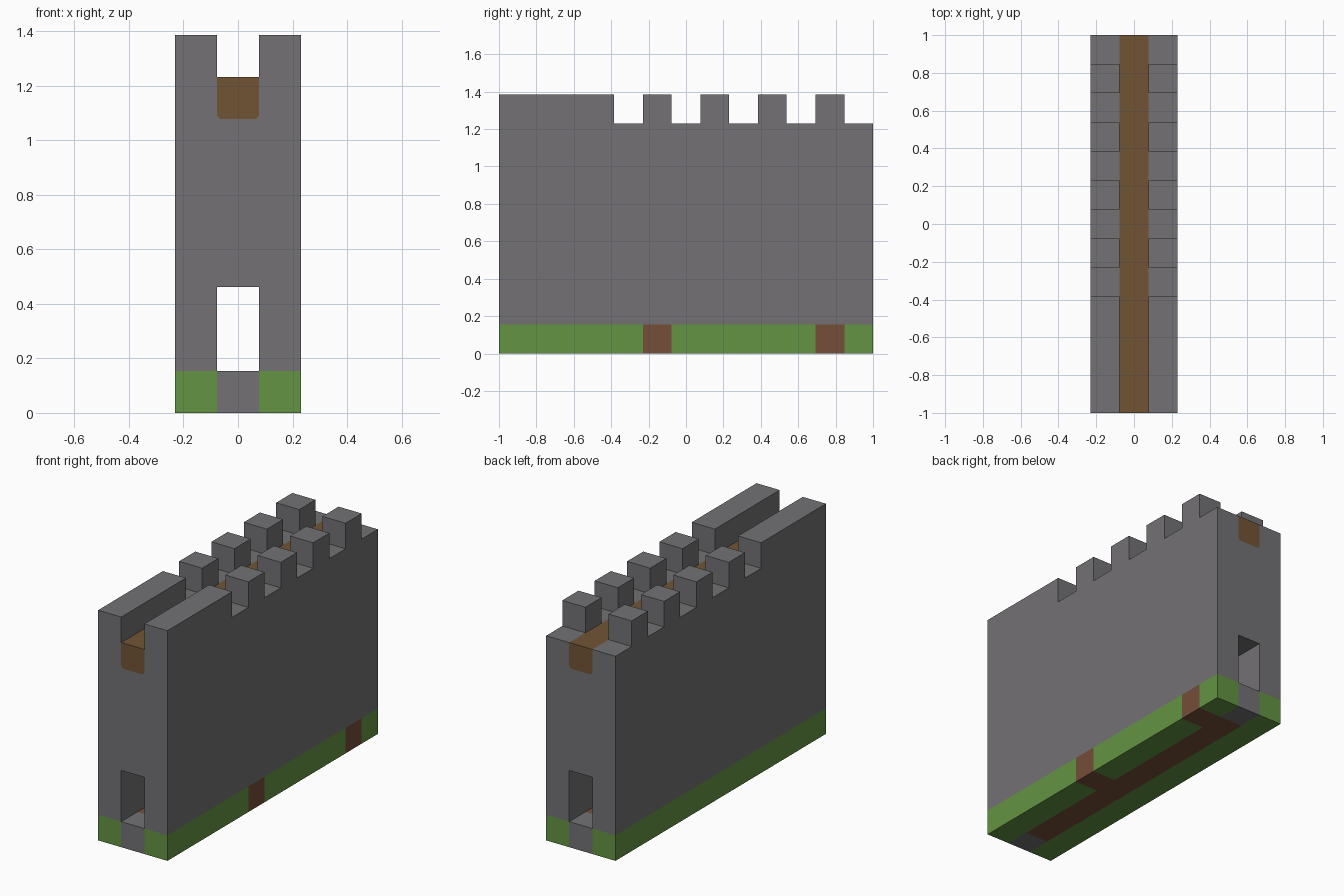
import bpy
import bmesh

cube = bpy.data.objects.get("Cube")
if cube:
    bpy.data.objects.remove(cube, do_unlink=True)

U = 2 / 13          # one block
HALF = 1.5 * U      # half the wall's thickness
MID = 0.5 * U       # half the passage's width
CHAMFER = 0.012


def material(name, rgb):
    """Flat material from display colour values."""
    linear = [((c / 255 + 0.055) / 1.055) ** 2.4 for c in rgb] + [1.0]
    m = bpy.data.materials.new(name)
    m.use_nodes = True
    m.diffuse_color = linear
    bsdf = m.node_tree.nodes["Principled BSDF"]
    bsdf.inputs["Base Color"].default_value = linear
    bsdf.inputs["Roughness"].default_value = 0.9
    return m


stone = material("grey stone", (115, 113, 116))
grass = material("green grass", (99, 148, 66))
wood = material("brown wood", (113, 84, 53))
dirt = material("brown dirt", (117, 78, 56))


def prism(name, outline, start, end, mat):
    """Extrude an x-z outline along y, from block row start to block row end."""
    bm = bmesh.new()
    y0, y1 = -1 + start * U, -1 + end * U
    face = bm.faces.new([bm.verts.new((x, y0, z)) for x, z in outline])
    grown = bmesh.ops.extrude_face_region(bm, geom=[face])["geom"]
    for v in grown:
        if isinstance(v, bmesh.types.BMVert):
            v.co.y = y1
    bmesh.ops.recalc_face_normals(bm, faces=bm.faces)
    mesh = bpy.data.meshes.new(name)
    bm.to_mesh(mesh)
    bm.free()
    mesh.materials.append(mat)
    obj = bpy.data.objects.new(name, mesh)
    bpy.context.collection.objects.link(obj)
    return obj


def block(name, x0, x1, z0, z1, start, end, mat):
    return prism(name, [(x0, z0), (x1, z0), (x1, z1), (x0, z1)], start, end, mat)


def mirrored(half):
    """Complete a right-hand outline with its mirror image."""
    return half + [(-x, z) for x, z in reversed(half)]


# Wall with a passage below and a groove for the walkway
prism("wall", mirrored([
    (MID, 3 * U), (MID, U), (HALF, U), (HALF, 8 * U), (MID, 8 * U),
    (MID, 7 * U + CHAMFER), (MID - CHAMFER, 7 * U)]), 0, 13, stone)

# Wooden walkway set into the groove
prism("walkway", mirrored([
    (MID - CHAMFER, 7 * U), (MID, 7 * U + CHAMFER), (MID, 8 * U)]), 0, 13, wood)

# Parapets and merlons on both sides
for side, x0 in (("right", -HALF), ("left", MID)):
    block(side + "_parapet", x0, x0 + U, 8 * U, 9 * U, 0, 4, stone)
    for row in range(5, 13, 2):
        block(side + "_merlon", x0, x0 + U, 8 * U, 9 * U, row, row + 1, stone)

# Ground: grass strips, dirt path with two side branches, stone sills
block("right_grass", -HALF, -MID, 0, U, 0, 13, grass)
for start, end in ((0, 5), (6, 11), (12, 13)):
    block("left_grass", MID, HALF, 0, U, start, end, grass)
for row in (5, 11):
    block("path_branch", MID, HALF, 0, U, row, row + 1, dirt)
block("path", -MID, MID, 0, U, 1, 12, dirt)
for name, row in (("front_sill", 0), ("back_sill", 12)):
    block(name, -MID, MID, 0, U, row, row + 1, stone)
